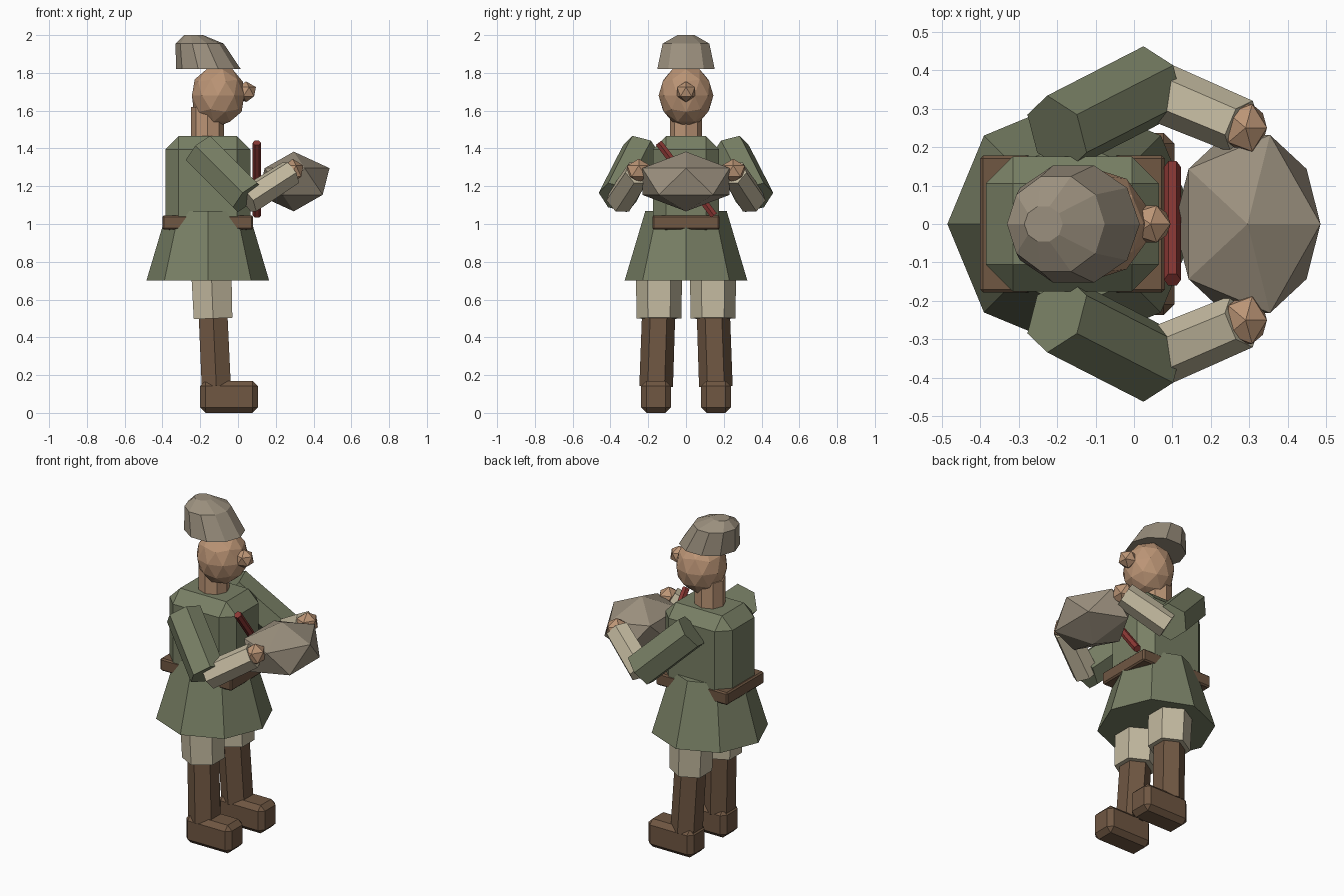
import bpy, bmesh, math
from mathutils import Vector, Matrix

if "Cube" in bpy.data.objects:
    bpy.data.objects.remove(bpy.data.objects["Cube"])


def material(name, rgb):
    m = bpy.data.materials.new(name)
    m.diffuse_color = (*rgb, 1)
    m.use_nodes = True
    m.node_tree.nodes["Principled BSDF"].inputs["Base Color"].default_value = m.diffuse_color
    return m


GREEN = material("coat_green", (0.19, 0.215, 0.13))
SKIN = material("skin", (0.50, 0.30, 0.18))
BROWN = material("leather", (0.16, 0.095, 0.055))
BEIGE = material("linen", (0.55, 0.49, 0.35))
CLOTH = material("grey_cloth", (0.33, 0.28, 0.21))
RED = material("red_strap", (0.26, 0.04, 0.035))


def finish(name, bm, mat):
    bmesh.ops.recalc_face_normals(bm, faces=bm.faces)
    me = bpy.data.meshes.new(name)
    bm.to_mesh(me)
    bm.free()
    me.materials.append(mat)
    ob = bpy.data.objects.new(name, me)
    bpy.context.collection.objects.link(ob)
    return ob


def loft(name, rings, mat):
    """Skin a list of equal-length point rings and cap both ends."""
    bm = bmesh.new()
    vs = [[bm.verts.new(p) for p in r] for r in rings]
    n = len(vs[0])
    for a, b in zip(vs, vs[1:]):
        for i in range(n):
            j = (i + 1) % n
            bm.faces.new((a[i], a[j], b[j], b[i]))
    bm.faces.new(vs[0])
    bm.faces.new(vs[-1])
    return finish(name, bm, mat)


def flat_ring(n, cx, z, rx, ry):
    angles = [2 * math.pi * i / n for i in range(n)]
    return [(cx + rx * math.cos(a), ry * math.sin(a), z) for a in angles]


def limb(name, a, b, ra, rb, mat, corner):
    """Hexagonal prism from a to b, with one corner towards 'corner'."""
    a, b = Vector(a), Vector(b)
    d = (b - a).normalized()
    u = Vector(corner)
    u = (u - d * u.dot(d)).normalized()
    w = d.cross(u)

    def ring(c, r):
        return [c + r * (u * math.cos(k * math.pi / 3) + w * math.sin(k * math.pi / 3))
                for k in range(6)]
    return loft(name, [ring(a, ra), ring(b, rb)], mat)


def box(name, lo, hi, bevel, mat):
    lo, hi = Vector(lo), Vector(hi)
    bm = bmesh.new()
    bmesh.ops.create_cube(bm, size=1)
    bmesh.ops.transform(bm, verts=bm.verts, matrix=Matrix.Translation((lo + hi) / 2)
                        @ Matrix.Diagonal((*(hi - lo), 1)))
    if bevel:
        bmesh.ops.bevel(bm, geom=list(bm.edges), offset=bevel, segments=1,
                        affect='EDGES', profile=0.5)
    return finish(name, bm, mat)


def ball(name, centre, scale, subdiv, mat):
    bm = bmesh.new()
    bmesh.ops.create_icosphere(bm, subdivisions=subdiv, radius=1)
    bmesh.ops.transform(bm, verts=bm.verts, matrix=Matrix.Translation(centre)
                        @ Matrix.Diagonal((*scale, 1)))
    return finish(name, bm, mat)


# Legs and arms, one set per side
for side, s in (("left", 1), ("right", -1)):
    y0, y1 = sorted((s * 0.08, s * 0.237))
    box(f"{side}_shoe", (-0.2, y0, 0), (0.105, y1, 0.17), 0.028, BROWN)
    limb(f"{side}_boot_shaft", (-0.115, s * 0.158, 0.14), (-0.132, s * 0.145, 0.52),
         0.089, 0.088, BROWN, (0, 1, 0))
    limb(f"{side}_trouser_leg", (-0.132, s * 0.143, 0.5), (-0.145, s * 0.143, 0.85),
         0.118, 0.125, BEIGE, (0, 1, 0))
    limb(f"{side}_sleeve", (-0.2, s * 0.235, 1.39), (0.05, s * 0.363, 1.14),
         0.105, 0.105, GREEN, (0, 1, 0))
    fore_a, fore_b = Vector((0.05, s * 0.35, 1.125)), Vector((0.28, s * 0.253, 1.272))
    limb(f"{side}_forearm", fore_a, fore_b, 0.078, 0.073, BEIGE,
         (fore_b - fore_a).cross(Vector((0, 0, 1))))
    ball(f"{side}_hand", (0.29, s * 0.25, 1.28), (0.062, 0.072, 0.065), 1, SKIN)

# Coat and belt
loft("coat_skirt", [flat_ring(8, -0.16, 0.70, 0.325, 0.325),
                    flat_ring(8, -0.16, 1.07, 0.215, 0.215)], GREEN)
box("coat_torso", (-0.385, -0.175, 0.92), (0.065, 0.175, 1.465), 0.07, GREEN)
box("belt", (-0.4, -0.178, 0.97), (0.08, 0.178, 1.045), 0.008, BROWN)
limb("chest_strap", (0.1, -0.145, 1.43), (0.1, 0.148, 1.045), 0.022, 0.022, RED, (1, 0, 0))

# Head
loft("neck", [flat_ring(8, -0.162, 1.42, 0.087, 0.085),
              flat_ring(8, -0.162, 1.62, 0.087, 0.085)], SKIN)
ball("head", (-0.105, 0, 1.68), (0.146, 0.145, 0.163), 2, SKIN)
ball("nose", (0.043, 0, 1.7), (0.058, 0.056, 0.055), 1, SKIN)

# Slouched cap leaning backwards
loft("cap", [flat_ring(10, -0.157, 1.82, 0.172, 0.16),
             flat_ring(10, -0.203, 1.955, 0.127, 0.13),
             flat_ring(10, -0.235, 2.0, 0.05, 0.048)], CLOTH)

# Carried bundle
ball("bundle", (0.295, 0, 1.225), (0.212, 0.272, 0.158), 1, CLOTH)
